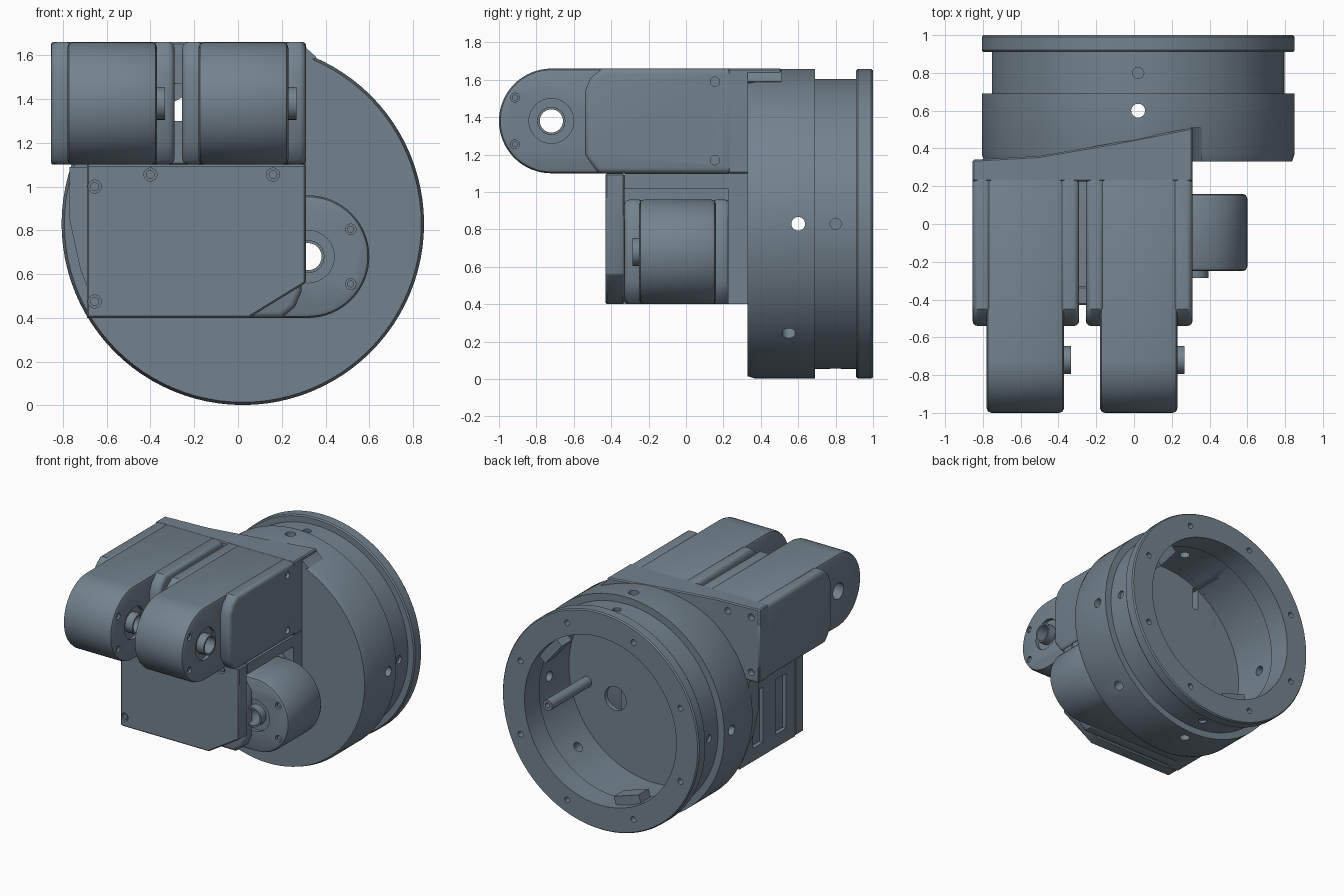
import bpy, bmesh, math
from mathutils import Matrix

cube = bpy.data.objects.get("Cube")
if cube:
    bpy.data.objects.remove(cube, do_unlink=True)

COLOUR = (0.17, 0.225, 0.27, 1)
steel = bpy.data.materials.new("blue grey")
steel.use_nodes = True
steel.diffuse_color = COLOUR
steel.node_tree.nodes["Principled BSDF"].inputs["Base Color"].default_value = COLOUR

CX, CZ = 0.022, 0.83          # drum axis
# maps (u, v, depth) to world for each extrusion axis
PLACE = {"X": lambda u, v, d: (d, u, v),
         "Y": lambda u, v, d: (u, d, v),
         "Z": lambda u, v, d: (u, v, d)}


def finish(name, bm):
    bmesh.ops.recalc_face_normals(bm, faces=bm.faces)
    mesh = bpy.data.meshes.new(name)
    bm.to_mesh(mesh)
    bm.free()
    mesh.materials.append(steel)
    ob = bpy.data.objects.new(name, mesh)
    bpy.context.collection.objects.link(ob)
    return ob


def prism(name, pts, axis, a, b):
    bm = bmesh.new()
    low = [bm.verts.new(PLACE[axis](u, v, a)) for u, v in pts]
    high = [bm.verts.new(PLACE[axis](u, v, b)) for u, v in pts]
    bm.faces.new(low)
    bm.faces.new(high)
    n = len(pts)
    for i in range(n):
        j = (i + 1) % n
        bm.faces.new((low[i], low[j], high[j], high[i]))
    return finish(name, bm)


def arc(u, v, r, start=0, end=360, n=32):
    full = end - start == 360
    steps = [math.radians(start + (end - start) * i / n) for i in range(n if full else n + 1)]
    return [(u + r * math.cos(t), v + r * math.sin(t)) for t in steps]


def rod(name, axis, u, v, r, a, b, n=32):
    return prism(name, arc(u, v, r, n=n), axis, a, b)


def box(name, x, y, z):
    return prism(name, [(x[0], y[0]), (x[1], y[0]), (x[1], y[1]), (x[0], y[1])], "Z", *z)


def apply(ob, mod):
    bpy.context.view_layer.objects.active = ob
    bpy.ops.object.modifier_apply(modifier=mod.name)


def cut(ob, cutters):
    for c in cutters:
        mod = ob.modifiers.new("cut", "BOOLEAN")
        mod.operation, mod.solver, mod.object = "DIFFERENCE", "EXACT", c
        apply(ob, mod)
        bpy.data.objects.remove(c, do_unlink=True)


def bevel(ob, width, segments=2):
    mod = ob.modifiers.new("bevel", "BEVEL")
    mod.width, mod.segments, mod.angle_limit = width, segments, math.radians(40)
    apply(ob, mod)


def polar(r, deg):
    t = math.radians(deg)
    return CX + r * math.cos(t), CZ + r * math.sin(t)


# Hollow drum with a groove, a rear flange and an inner lip
profile = [(0, .33), (.815, .33), (.828, .37), (.828, .69), (.775, .69), (.775, .91),
           (.82, .91), (.828, .92), (.828, .99), (.82, 1), (.64, 1), (.64, .82),
           (.71, .82), (.71, .365), (0, .365)]
bm = bmesh.new()
vs = [bm.verts.new((CX + r, y, CZ)) for r, y in profile]
es = [bm.edges.new(p) for p in zip(vs, vs[1:])]
bmesh.ops.spin(bm, geom=vs + es, cent=(CX, 0, CZ), axis=(0, 1, 0),
               angle=2 * math.pi, steps=96, use_merge=True)
bmesh.ops.remove_doubles(bm, verts=bm.verts, dist=0.0005)
drum = finish("drum", bm)


def around_drum(ob, deg, y=0):
    ob.matrix_world = Matrix.Translation((CX, y, CZ)) @ Matrix.Rotation(-math.radians(deg), 4, "Y")
    return ob


holes = []
for deg, y in ((0, .60), (90, .60), (180, .60), (270, .60), (225, .55), (315, .55)):
    holes.append(around_drum(rod("hole_cutter", "X", 0, 0, .037, .6, 1, 16), deg, y))
for deg in range(0, 360, 90):
    holes.append(around_drum(rod("groove_hole_cutter", "X", 0, 0, .03, .755, 1, 16), deg, .80))
for k in range(8):
    holes.append(rod("flange_hole_cutter", "Y", *polar(.73, k * 45 + 22.5), .022, .95, 1.1, 12))
holes.append(rod("floor_hole_cutter", "Y", .34, .675, .09, .2, .6))
holes.append(box("slot_cutter", (-.30, -.255), (.1, .6), (1.30, 1.47)))
bpy.context.view_layer.update()
cut(drum, holes)

# Tabs and a post inside the drum
for label, deg in (("upper", 40), ("lower", 252)):
    around_drum(box(f"{label}_inner_tab", (.57, .68), (.82, .94), (-.11, .11)), deg)
post = rod("inner_post", "Y", .58, .74, .04, .35, .84, 20)
cut(post, [rod("post_cutter", "Y", .58, .74, .018, .7, .9, 12)])

# Upper mount that joins the two arms to the drum
mount = prism("upper_mount", [(-.855, .225), (.31, .225), (.31, .51), (-.1, .43), (-.5, .36),
                              (-.855, .34)], "Z", 1.10, 1.66)
bevel(mount, .008, 1)
cut(mount, [rod("cavity_cutter", "Y", CX, CZ, .71, .365, .9, 64),
            box("slot_cutter", (-.30, -.255), (.1, .6), (1.30, 1.47))]
    + [rod("screw_cutter", "Y", x, z, .025, .3, .5, 12)
       for x, z in ((-.79, 1.17), (-.79, 1.59), (-.6, 1.59))])
prism("mount_fillet", [(.30, 1.655), (.315, 1.63), (.36, 1.59), (.30, 1.56)], "Y", .33, .51)

# Lower housing: front plate, shelf, side wall and back wall
plate = prism("front_plate", [(-.69, .40), (.05, .40), (.31, .56), (.31, 1.10), (-.69, 1.10)],
              "Y", -.43, -.33)
bevel(plate, .008, 1)
SCREWS = ((-.655, 1.0), (-.40, 1.055), (.16, 1.055), (-.655, .475))
cut(plate, [rod("screw_cutter", "Y", x, z, .03, -.5, -.40, 16) for x, z in SCREWS])
for x, z in SCREWS:
    rod("plate_screw", "Y", x, z, .02, -.425, -.39, 12)
box("shelf", (-.69, .31), (-.33, .34), (1.02, 1.10))
side = box("side_wall", (-.69, -.60), (-.33, .34), (.40, 1.03))
cut(side, [box("side_cutter", (-.8, -.65), (y, y + .12), (.50, .92)) for y in (-.22, .06)])
box("back_wall", (-.69, .31), (.225, .34), (.40, 1.03))
prism("side_gusset", [(-.68, .52), (-.72, .62), (-.77, .85), (-.77, 1.09), (-.68, 1.09)],
      "Y", .22, .34)


# Motor arm, built around its shaft hole with the rounded end toward -y
def arm(label, matrix, length, bracket_start):
    R = .28
    body = prism(f"{label}_motor", arc(0, 0, R, 90, 270, 32) + [(length, -R), (length, R)],
                 "X", -.205, .205)
    bevel(body, .025)
    cut(body, [rod("recess_cutter", "X", 0, 0, .12, .18, .3),
               rod("shaft_cutter", "X", 0, 0, .062, -.4, .4)]
        + [rod("screw_cutter", "X", -.195, v, .024, .17, .3, 16) for v in (-.125, .125)])
    boss = rod(f"{label}_boss", "X", 0, 0, .075, .15, .242)
    cut(boss, [rod("shaft_cutter", "X", 0, 0, .062, -.4, .4)])
    parts = [body, boss]
    for v in (-.125, .125):
        parts.append(rod(f"{label}_end_screw", "X", -.195, v, .016, .15, .195, 12))
    s = bracket_start
    outline = [(s + .07, -R), (length, -R), (length, R), (s + .09, R),
               (s + .03, R - .05), (s, R - .12), (s, -R + .10)]
    for name, a, b in (("inner", -.28, -.18), ("outer", .18, .285)):
        br = prism(f"{label}_{name}_bracket", outline, "X", a, b)
        bevel(br, .028, 3)
        if name == "outer":
            cut(br, [rod("screw_cutter", "X", length - .1, v, .025, .26, .4, 16)
                     for v in (-.21, .21)])
        parts.append(br)
    for p in parts:
        p.matrix_world = matrix


arm("left_arm", Matrix.Translation((-.575, -.72, 1.38)), .975, .18)
arm("right_arm", Matrix.Translation((.025, -.72, 1.38)), .975, .18)
turn = Matrix(((0, -1, 0), (-1, 0, 0), (0, 0, -1))).to_4x4()
arm("lower_arm", Matrix.Translation((.32, -.045, .68)) @ turn, .98, .03)

# Smooth curved surfaces and keep hard edges
bpy.ops.object.select_all(action="DESELECT")
for ob in bpy.context.scene.objects:
    if ob.type == "MESH" and steel.name in ob.data.materials:
        ob.select_set(True)
        bpy.context.view_layer.objects.active = ob
bpy.ops.object.shade_smooth_by_angle(angle=math.radians(35))
